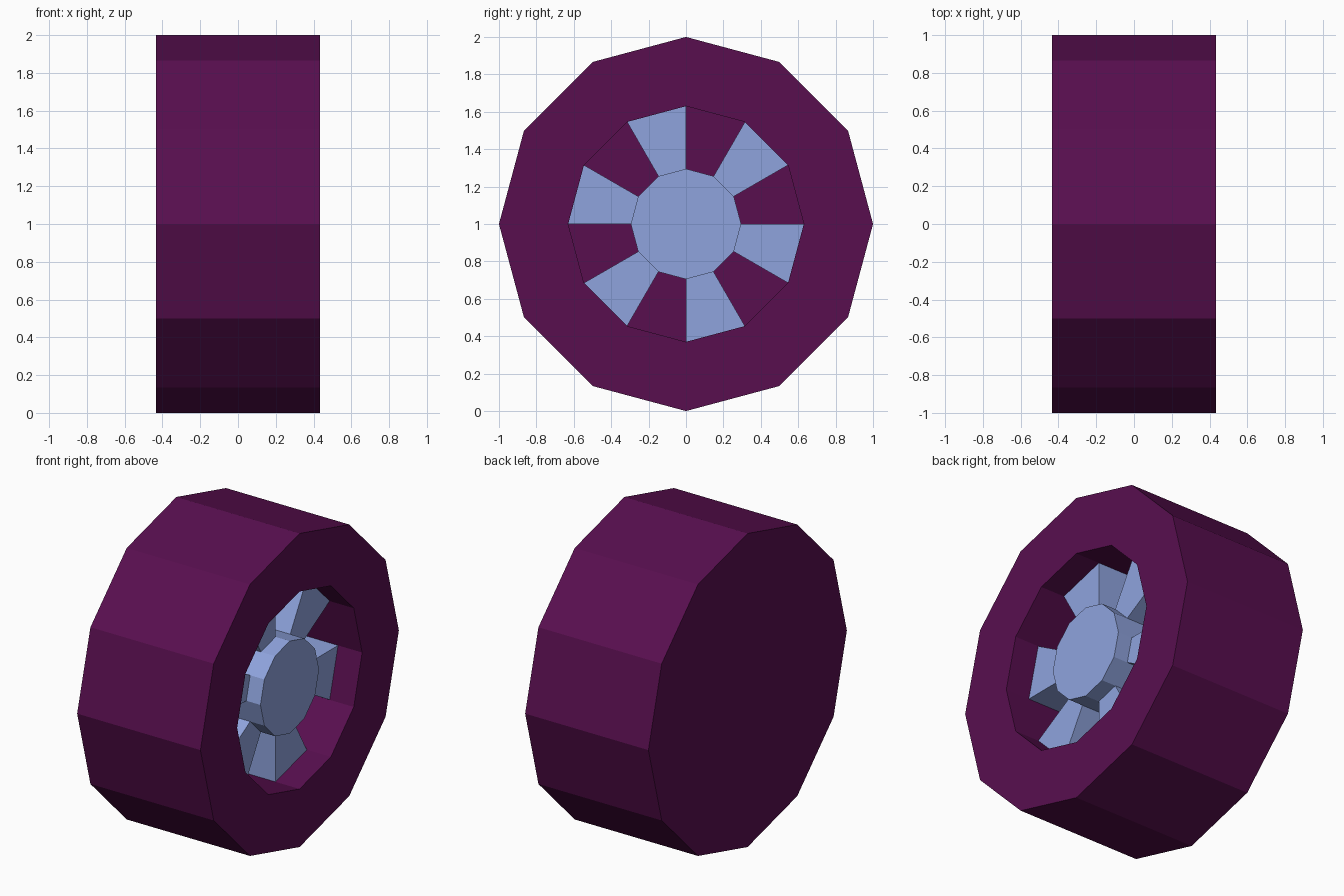
import bpy, bmesh, math

if "Cube" in bpy.data.objects:
    bpy.data.objects.remove(bpy.data.objects["Cube"])

HALF, FLOOR = 0.435, 0.0      # half width along x, depth of the wheel well
R_TYRE, R_WELL, R_HUB = 1.0, 0.63, 0.295


def material(name, rgb):
    m = bpy.data.materials.new(name)
    m.diffuse_color = (*rgb, 1)
    m.use_nodes = True
    m.node_tree.nodes["Principled BSDF"].inputs["Base Color"].default_value = m.diffuse_color
    return m


purple = material("dark_purple", (0.098, 0.0045, 0.078))
blue = material("pale_blue", (0.275, 0.37, 0.73))


def point(x, r, k):
    a = math.radians(30 * k)
    return (x, r * math.cos(a), 1 + r * math.sin(a))


def finish(bm, name, mat):
    bmesh.ops.recalc_face_normals(bm, faces=bm.faces)
    mesh = bpy.data.meshes.new(name)
    bm.to_mesh(mesh)
    bm.free()
    mesh.materials.append(mat)
    ob = bpy.data.objects.new(name, mesh)
    bpy.context.collection.objects.link(ob)


def lathe(name, profile, mat):
    """Twelve-sided closed solid from (x, radius) rings."""
    bm = bmesh.new()
    rings = [[bm.verts.new(point(x, r, k)) for k in range(12)] for x, r in profile]
    for a, b in zip(rings, rings[1:]):
        for k in range(12):
            n = (k + 1) % 12
            bm.faces.new((a[k], a[n], b[n], b[k]))
    bm.faces.new(rings[0])
    bm.faces.new(rings[-1])
    finish(bm, name, mat)


# Tyre: closed back, recessed well on the +x side
lathe("tyre", [(-HALF, R_TYRE), (HALF, R_TYRE), (HALF, R_WELL), (FLOOR, R_WELL)], purple)

# Hub standing in the well
lathe("hub", [(FLOOR, R_HUB), (0.365, R_HUB)], blue)

# Six wedge spokes on every other 30-degree sector
for i in range(6):
    k = 2 * i + 1
    bm = bmesh.new()
    back, front = [[bm.verts.new(point(x, r, a)) for r, a in
                    ((R_HUB, k), (R_WELL, k), (R_WELL, k + 1), (R_HUB, k + 1))]
                   for x in (FLOOR, 0.265)]
    bm.faces.new(back)
    bm.faces.new(front)
    for j in range(4):
        n = (j + 1) % 4
        bm.faces.new((back[j], back[n], front[n], front[j]))
    finish(bm, f"spoke_{i + 1}", blue)
